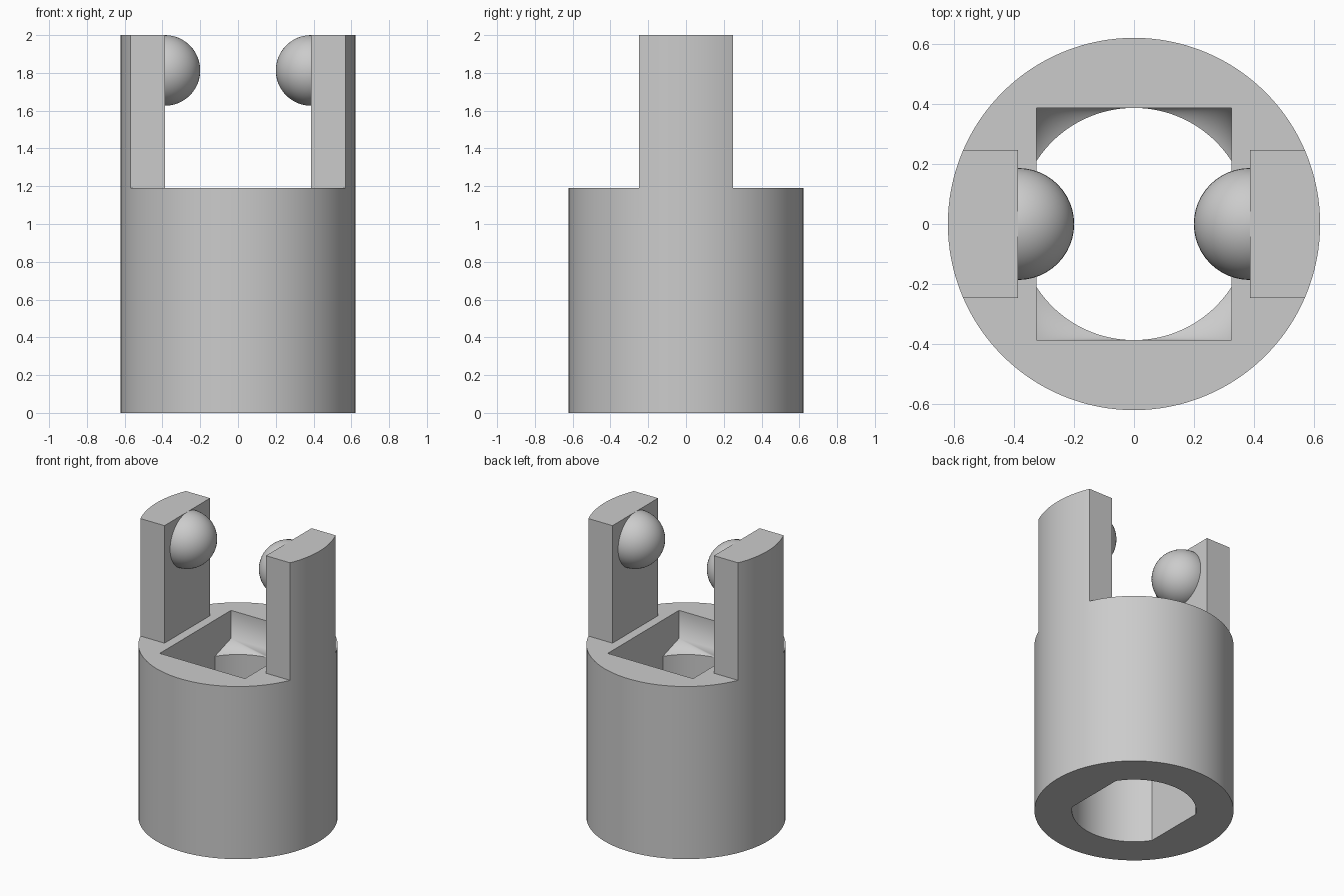
import bpy, bmesh
from math import cos, sin, pi, acos

if "Cube" in bpy.data.objects:
    bpy.data.objects.remove(bpy.data.objects["Cube"])

R, BORE, FLAT = 0.622, 0.388, 0.325      # outer radius, bore radius, half width of flats
BODY_TOP, TOP = 1.19, 2.0
POST_IN, POST_HALF = 0.387, 0.248        # inner face and half width of the posts
BALL = 0.187

grey = bpy.data.materials.new("plain_grey")
grey.use_nodes = True
colour = (0.6, 0.6, 0.6, 1)
grey.diffuse_color = colour
grey.node_tree.nodes["Principled BSDF"].inputs["Base Color"].default_value = colour


def add(name, bm):
    bmesh.ops.recalc_face_normals(bm, faces=bm.faces)
    mesh = bpy.data.meshes.new(name)
    bm.to_mesh(mesh)
    bm.free()
    mesh.materials.append(grey)
    ob = bpy.data.objects.new(name, mesh)
    bpy.context.collection.objects.link(ob)
    return ob


def select(ob):
    bpy.ops.object.select_all(action='DESELECT')
    ob.select_set(True)
    bpy.context.view_layer.objects.active = ob


def prism(name, outline, low, high):
    bm = bmesh.new()
    face = bm.faces.new([bm.verts.new((x, y, low)) for x, y in outline])
    out = bmesh.ops.extrude_face_region(bm, geom=[face], use_keep_orig=True)
    verts = [g for g in out["geom"] if isinstance(g, bmesh.types.BMVert)]
    bmesh.ops.translate(bm, verts=verts, vec=(0, 0, high - low))
    return add(name, bm)


def cut(ob, cutter):
    cutter.hide_render = True
    mod = ob.modifiers.new("cut", 'BOOLEAN')
    mod.operation, mod.solver, mod.object = 'DIFFERENCE', 'EXACT', cutter
    select(ob)
    bpy.ops.object.modifier_apply(modifier=mod.name)
    bpy.data.objects.remove(cutter)


def bore_cutter():
    """Flat-sided round bore, blended at its corners into a rectangular pocket."""
    bm = bmesh.new()
    mid_z, corner_z = 0.94, 0.997
    start, steps = acos(FLAT / BORE), 16
    angles = []
    for base in (0, pi):
        angles += [base + start + (pi - 2 * start) * i / (2 * steps)
                   for i in range(2 * steps + 1)]

    def ring(z):
        return [bm.verts.new((BORE * cos(a), BORE * sin(a), z)) for a in angles]

    def rectangle(z):
        return [bm.verts.new((sx * FLAT, sy * BORE, z))
                for sx, sy in ((1, 1), (-1, 1), (-1, -1), (1, -1))]

    def walls(a, b):
        for i in range(len(a)):
            j = (i + 1) % len(a)
            bm.faces.new((a[i], a[j], b[j], b[i]))

    low, mid = ring(-0.2), ring(mid_z)
    corners, rim = rectangle(corner_z), rectangle(BODY_TOP + 0.2)
    walls(low, mid)
    walls(corners, rim)
    bm.faces.new(low)
    bm.faces.new(rim)
    half = 2 * steps + 1
    for side in (0, 1):
        first, a, b = side * half, corners[2 * side], corners[2 * side + 1]
        for i in range(2 * steps):
            bm.faces.new((mid[first + i], mid[first + i + 1], a if i < steps else b))
        bm.faces.new((mid[first + steps], a, b))
        end = first + 2 * steps
        bm.faces.new((mid[end], mid[(end + 1) % len(mid)],
                      corners[(2 * side + 2) % 4], b))
    return add("bore_cutter", bm)


# Round body with two upright posts left standing
n = 128
body = prism("socket_body", [(R * cos(2 * pi * i / n), R * sin(2 * pi * i / n))
                             for i in range(n)], 0, TOP)
quarter = [(1, -1), (1, -POST_HALF), (POST_IN, -POST_HALF)]
right = quarter + [(x, -y) for x, y in reversed(quarter)]
slot = right + [(-x, -y) for x, y in right]
cut(body, prism("slot_cutter", slot, BODY_TOP, TOP + 0.2))

# Through bore and pocket
cut(body, bore_cutter())
select(body)
bpy.ops.object.shade_smooth_by_angle(angle=pi / 8)

# Snap balls on the inner faces of the posts
for side, sx in (("left", 1), ("right", -1)):
    bm = bmesh.new()
    bmesh.ops.create_uvsphere(bm, u_segments=48, v_segments=24, radius=BALL)
    ball = add(side + "_snap_ball", bm)
    ball.location = (sx * POST_IN, 0, TOP - BALL)
    select(ball)
    bpy.ops.object.shade_smooth()
